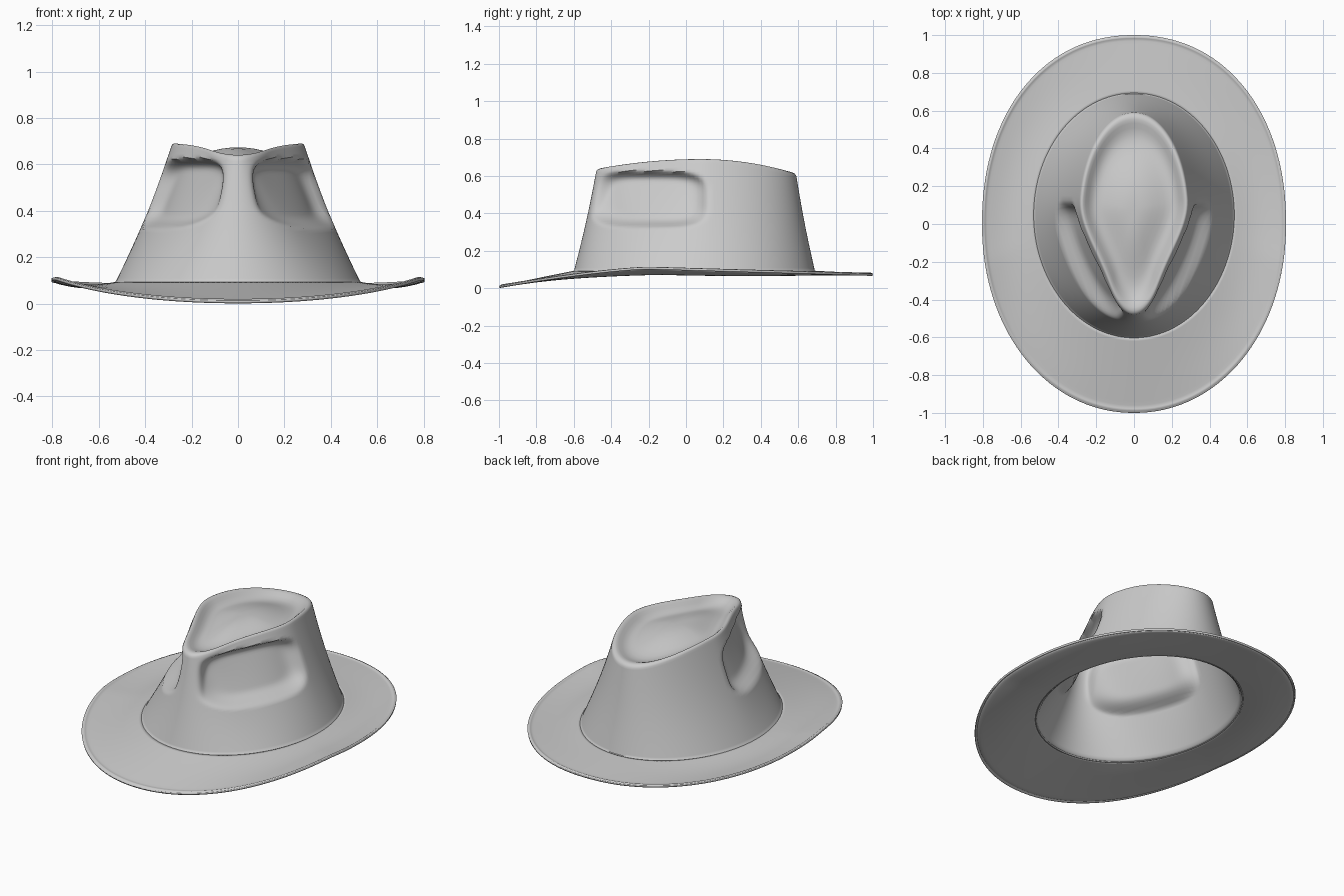
import bpy, bmesh
from math import sin, cos, pi, copysign

SEGMENTS = 144
cube = bpy.data.objects.get("Cube")
if cube:
    bpy.data.objects.remove(cube)

felt = bpy.data.materials.new("grey_felt")
felt.use_nodes = True
felt.diffuse_color = (0.6, 0.6, 0.6, 1)
felt.node_tree.nodes["Principled BSDF"].inputs["Base Color"].default_value = felt.diffuse_color


def lerp(a, b, t):
    return a + (b - a) * t


def smooth(lo, hi, x):
    t = min(1, max(0, (x - lo) / (hi - lo)))
    return t * t * (3 - 2 * t)


def loft(name, rings, thickness, cap=False):
    """Skin a stack of closed rings, ordered from outside to inside."""
    bm = bmesh.new()
    loops = [[bm.verts.new(p) for p in ring] for ring in rings]
    for a, b in zip(loops, loops[1:]):
        for i in range(SEGMENTS):
            j = (i + 1) % SEGMENTS
            bm.faces.new((a[i], a[j], b[j], b[i]))
    if cap:
        bm.faces.new(loops[-1])
    mesh = bpy.data.meshes.new(name)
    bm.to_mesh(mesh)
    bm.free()
    mesh.materials.append(felt)
    obj = bpy.data.objects.new(name, mesh)
    bpy.context.collection.objects.link(obj)
    solid = obj.modifiers.new("thickness", "SOLIDIFY")
    solid.thickness = thickness
    solid.offset = -1
    bpy.ops.object.select_all(action="DESELECT")
    obj.select_set(True)
    bpy.context.view_layer.objects.active = obj
    bpy.ops.object.shade_smooth_by_angle(angle=pi / 4)
    return obj


# Outlines: the angle starts at the front and runs towards +x
angles = [2 * pi * i / SEGMENTS for i in range(SEGMENTS)]


def brim_edge(u):
    s, c = sin(u), cos(u)
    power = 0.93 if c < 0 else 0.97
    x = 0.805 * copysign(abs(s) ** power, s)
    y = -copysign(abs(c) ** power, c)
    if y < -0.2:
        z = 0.113 - 0.101 * ((-0.2 - y) / 0.8) ** 1.4
    else:
        z = 0.113 - 0.036 * (y + 0.2) / 1.2
    return x, y, z


def crown_base(u):
    return 0.53 * sin(u), 0.045 - 0.645 * cos(u)


def crown_top(u):
    pinch = 1 - 0.36 * smooth(-0.15, 0.75, cos(u))
    return 0.29 * sin(u) * pinch, 0.055 - 0.535 * cos(u)


def top_height(y):
    return 0.69 - (0.17 if y < 0.08 else 0.3) * (y - 0.08) ** 2


# Brim: dips at the sides, with a small rolled lip
def brim_point(u, r):
    (bx, by), (ex, ey, ez) = crown_base(u), brim_edge(u)
    z = lerp(0.093, ez, r) - 0.02 * sin(pi * r) * sin(u) ** 2
    z += 0.005 * smooth(0.92, 0.96, r) * (1 - smooth(0.96, 1, r))
    return lerp(bx, ex, r), lerp(by, ey, r), z


steps = [1, 0.99, 0.975, 0.96, 0.945, 0.93] + [0.9 - 0.05 * i for i in range(19)]
loft("brim", [[brim_point(u, r) for u in angles] for r in steps], 0.012)


# Crown wall: egg-shaped base rising to a teardrop, pinched on both front sides
def wall_point(u, v):
    (bx, by), (tx, ty) = crown_base(u), crown_top(u)
    h = v + 0.05 * sin(pi * v)
    x, y = lerp(bx, tx, h), lerp(by, ty, h)
    z = lerp(0.088, top_height(ty) - 0.012, v)
    a, b = (y + 0.2) / 0.32, (z - 0.475) / 0.155
    dent = 0.07 * smooth(0, 0.9, 1 - a ** 4 - b ** 4) * smooth(0.04, 0.13, abs(x))
    return x - copysign(0.9 * dent, x), y + 0.4 * dent, z


# Crown top: rounded rim, groove and a low central mound (scale, drop)
def top_point(u, scale, drop):
    tx, ty = crown_top(u)
    y = lerp(0.08, ty, scale)
    return tx * scale, y, top_height(y) - drop


top_profile = [(0.985, 0.003), (0.96, 0), (0.93, 0.003), (0.89, 0.013), (0.84, 0.028),
               (0.78, 0.042), (0.72, 0.049), (0.65, 0.051), (0.56, 0.046), (0.46, 0.038),
               (0.35, 0.029), (0.24, 0.022), (0.12, 0.018), (0.03, 0.018)]
rings = [[(x * 1.02, y * 1.02, 0.086) for x, y in map(crown_base, angles)]]
rings += [[wall_point(u, 0.015 + 0.985 * i / 44) for u in angles] for i in range(45)]
rings += [[top_point(u, s, d) for u in angles] for s, d in top_profile]
loft("crown", rings, 0.01, cap=True)
